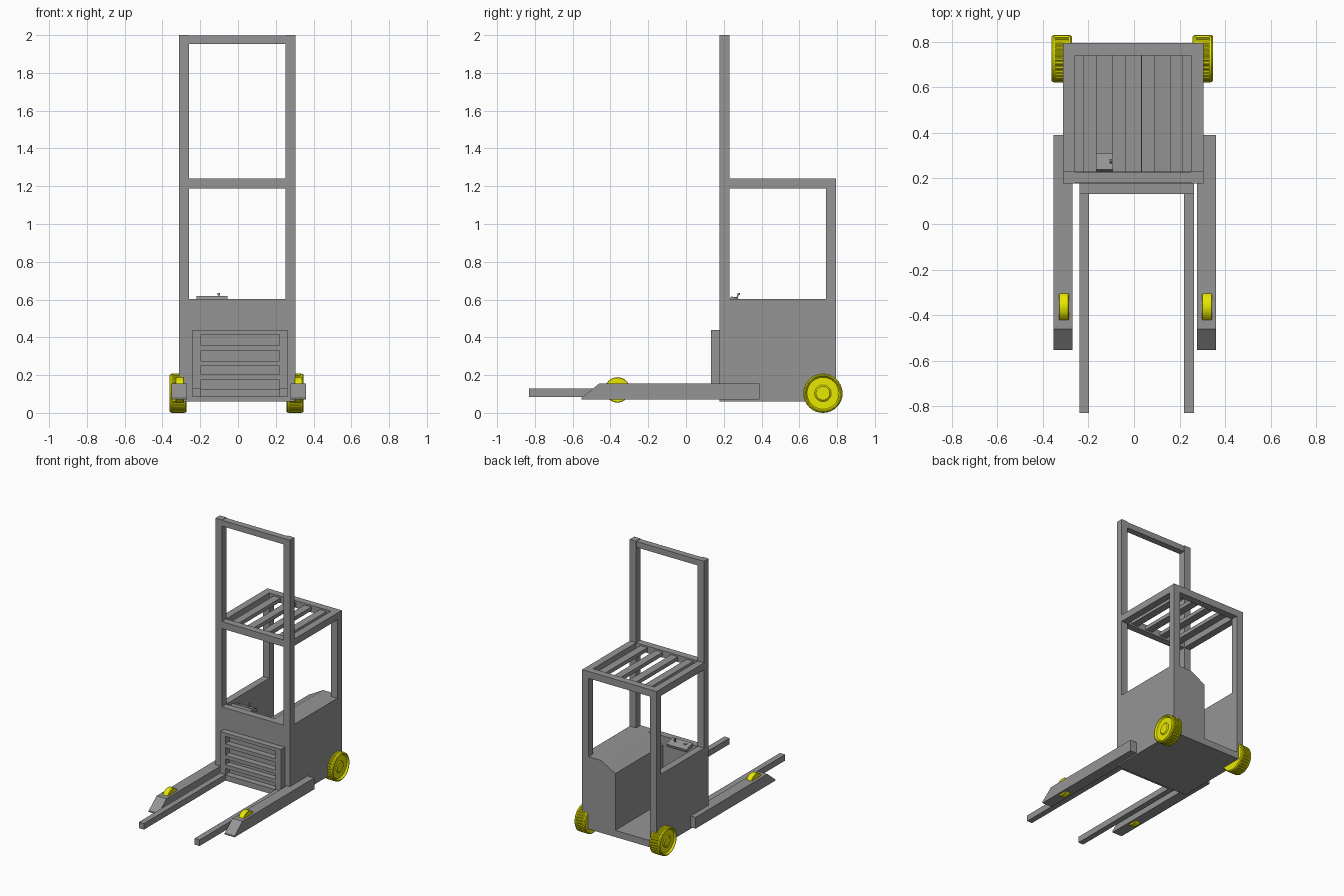
import bpy, bmesh, math

if "Cube" in bpy.data.objects:
    bpy.data.objects.remove(bpy.data.objects["Cube"])


def material(name, color):
    m = bpy.data.materials.new(name)
    m.diffuse_color = color
    m.use_nodes = True
    m.node_tree.nodes["Principled BSDF"].inputs["Base Color"].default_value = m.diffuse_color
    return m


yellow = material("yellow", (0.8, 0.8, 0.0, 1))
grey = material("dark_grey", (0.3, 0.3, 0.3, 1))


def finish(name, bm, mat=grey):
    bmesh.ops.recalc_face_normals(bm, faces=bm.faces)
    me = bpy.data.meshes.new(name)
    bm.to_mesh(me)
    bm.free()
    ob = bpy.data.objects.new(name, me)
    bpy.context.collection.objects.link(ob)
    me.materials.append(mat)
    return ob


def box(name, x, y, z):
    bm = bmesh.new()
    bmesh.ops.create_cube(bm, size=1)
    for v in bm.verts:
        v.co = [r[0] + (c + 0.5) * (r[1] - r[0]) for c, r in zip(v.co, (x, y, z))]
    return finish(name, bm)


def prism(name, pts, axis, a, b):
    """Extrude a profile of (x, z) along y, or of (y, z) along x."""
    bm = bmesh.new()
    ends = [[bm.verts.new((t, p, q) if axis == 'x' else (p, t, q)) for p, q in pts]
            for t in (a, b)]
    bm.faces.new(ends[0])
    bm.faces.new(ends[1])
    n = len(pts)
    for i in range(n):
        j = (i + 1) % n
        bm.faces.new((ends[0][i], ends[0][j], ends[1][j], ends[1][i]))
    return finish(name, bm)


def wheel(name, profile, x, y, z, segs, tread=0.0, flip=1):
    """Lathe (offset, radius) around the x axis; tread rows alternate in radius."""
    bm = bmesh.new()
    rmax = max(r for _, r in profile)
    rings = []
    for dx, r in profile:
        ring = []
        for i in range(segs):
            rr = r - tread if (r == rmax and (i // 2) % 2) else r
            a = 2 * math.pi * i / segs
            ring.append(bm.verts.new((x + flip * dx, y + rr * math.cos(a), z + rr * math.sin(a))))
        rings.append(ring)
    for p, q in zip(rings, rings[1:]):
        for i in range(segs):
            j = (i + 1) % segs
            bm.faces.new((p[i], p[j], q[j], q[i]))
    bm.faces.new(rings[0])
    bm.faces.new(rings[-1])
    return finish(name, bm, yellow)


L, R, T = -0.312, 0.304, 0.053     # body sides and beam thickness
F, B = 0.178, 0.793                # body front and back

# body shell: floor, front panel, left wall, chamfered side block
box("floor", (L, R), (F, B), (0.06, 0.11))
box("front_panel", (L, R), (F, F + T), (0.06, 0.602))
box("left_wall", (L, L + T), (F, B), (0.06, 0.602))
prism("side_block", [(R, 0.06), (R, 0.602), (0.15, 0.602), (0.03, 0.535), (0.03, 0.06)],
      'y', F, B)

# mast, rear posts and roof frame
for side, x in (("left", (L, L + T)), ("right", (R - T, R))):
    box(side + "_mast_post", x, (F, F + T), (0.5, 2.0))
    box(side + "_rear_post", x, (B - T, B), (0.5, 1.24))
    box(side + "_roof_rail", x, (F + T, B - T), (1.188, 1.24))
inner = (L + T, R - T)
box("mast_top_bar", inner, (F + 0.003, F + T - 0.003), (1.953, 1.997))
box("roof_front_bar", inner, (F, F + T), (1.188, 1.24))
box("roof_rear_bar", inner, (B - T, B), (1.188, 1.24))
for i in range(4):
    x = -0.222 + i * 0.127
    box("roof_slat", (x, x + 0.057), (F + T, B - T), (1.2, 1.228))

# fork carriage: two uprights, cross bars, forks
for side, x in (("left", (-0.24, -0.197)), ("right", (0.22, 0.263))):
    box(side + "_carriage_upright", x, (0.132, F), (0.085, 0.44))
    box(side + "_fork", x, (-0.83, 0.132), (0.085, 0.13))
for z in ((0.085, 0.127), (0.175, 0.204), (0.247, 0.274), (0.331, 0.359), (0.415, 0.44)):
    box("carriage_bar", (-0.197, 0.22), (0.132, F), z)

# support legs with sloped noses
nose = [(-0.553, 0.07), (0.39, 0.07), (0.39, 0.155), (-0.46, 0.155), (-0.553, 0.08)]
prism("left_leg", nose, 'x', -0.352, -0.27)
prism("right_leg", nose, 'x', 0.277, 0.359)

# wheels: profile starts at the outer hub, tread grooves stop short of the shoulders
drive = [(0.038, 0.036), (0.032, 0.044), (0.032, 0.084), (0.045, 0.092), (0.045, 0.097),
         (0.039, 0.103), (0.03, 0.1035), (0.03, 0.104), (-0.03, 0.104), (-0.03, 0.1035),
         (-0.039, 0.103), (-0.045, 0.097), (-0.045, 0.042)]
wheel("left_drive_wheel", drive, -0.317, 0.725, 0.104, 128, 0.004, -1)
wheel("right_drive_wheel", drive, 0.302, 0.725, 0.104, 128, 0.004)
roller = [(-0.022, 0.064), (-0.019, 0.067), (0.019, 0.067), (0.022, 0.064)]
wheel("left_leg_roller", roller, -0.308, -0.363, 0.122, 32)
wheel("right_leg_roller", roller, 0.32, -0.363, 0.122, 32)

# control console with levers
prism("console", [(0.231, 0.595), (0.238, 0.618), (0.31, 0.594), (0.303, 0.572)],
      'x', -0.22, -0.055)
prism("console_lever", [(0.262, 0.6), (0.274, 0.63), (0.281, 0.628), (0.27, 0.6)],
      'x', -0.105, -0.098)
box("lever_knob", (-0.108, -0.096), (0.273, 0.285), (0.624, 0.635))
box("console_button", (-0.19, -0.17), (0.255, 0.27), (0.6, 0.614))
